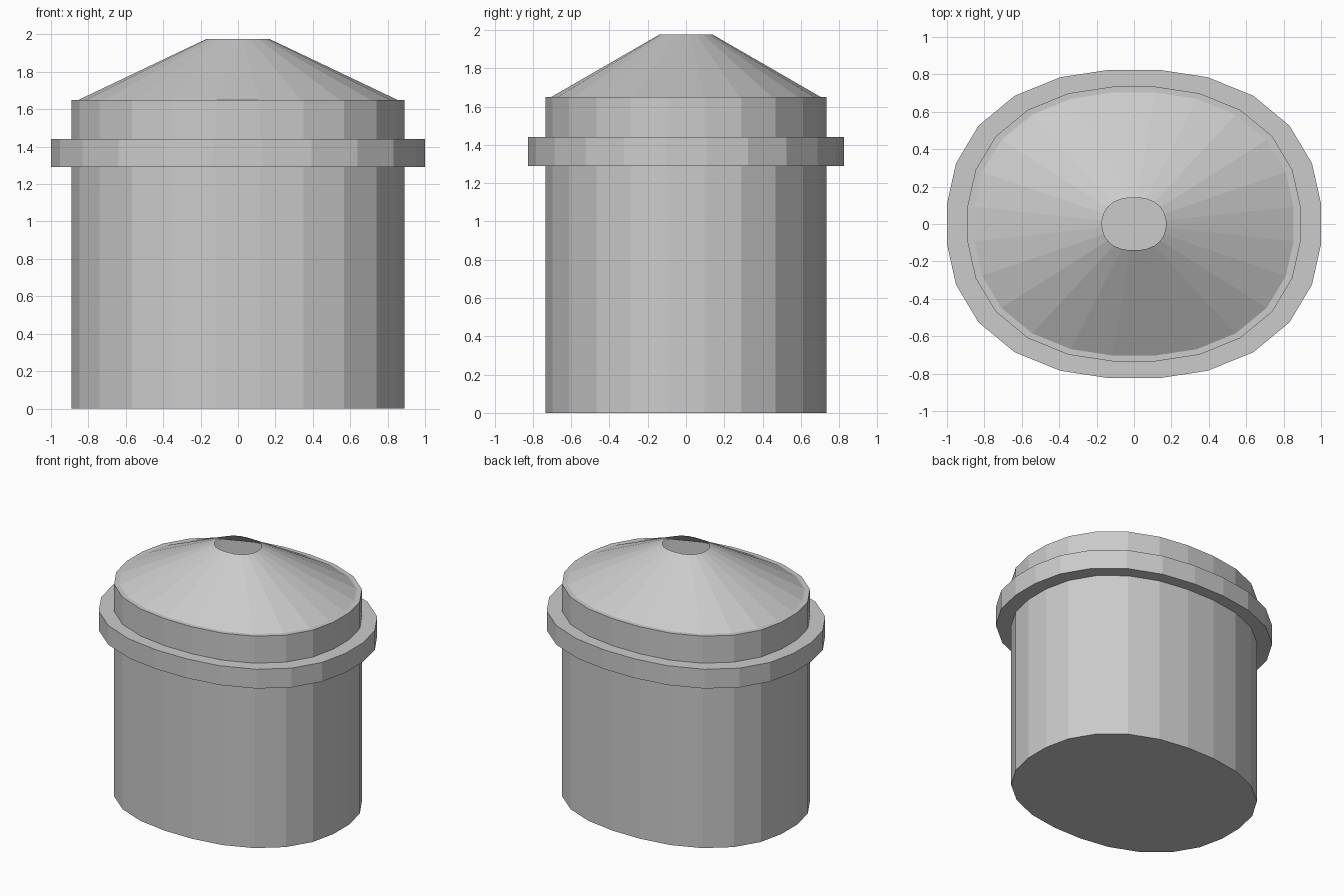
import bpy
import bmesh
from math import cos, sin, pi

cube = bpy.data.objects.get("Cube")
if cube:
    bpy.data.objects.remove(cube, do_unlink=True)

SIDES = 24
HALF_X, HALF_Y = 1.004, 0.828   # half widths of the widest outline
ROUNDNESS = 2.3                 # slightly squarer than an ellipse

grey = bpy.data.materials.new("light_grey")
grey.use_nodes = True
grey.diffuse_color = (0.6, 0.6, 0.6, 1)
grey.node_tree.nodes["Principled BSDF"].inputs["Base Color"].default_value = (0.6, 0.6, 0.6, 1)


def outline(scale, z):
    """Rounded oval loop with flats at front, back and sides."""
    points = []
    for i in range(SIDES):
        a = 2 * pi * (i + 0.5) / SIDES
        r = scale * (abs(cos(a)) ** ROUNDNESS + abs(sin(a)) ** ROUNDNESS) ** (-1 / ROUNDNESS)
        points.append((r * cos(a) * HALF_X, r * sin(a) * HALF_Y, z))
    return points


def loft(name, profile, closed=False, floor=False):
    """Skin a (scale, height) profile into a flat-shaded part."""
    bm = bmesh.new()
    loops = [[bm.verts.new(p) for p in outline(s, z)] for s, z in profile]
    pairs = list(zip(loops, loops[1:]))
    if closed:
        pairs.append((loops[-1], loops[0]))
    for low, high in pairs:
        for i in range(SIDES):
            j = (i + 1) % SIDES
            bm.faces.new((low[i], low[j], high[j], high[i]))
    if floor:
        bm.faces.new(loops[0][::-1])
    mesh = bpy.data.meshes.new(name)
    bm.to_mesh(mesh)
    bm.free()
    mesh.materials.append(grey)
    obj = bpy.data.objects.new(name, mesh)
    bpy.context.collection.objects.link(obj)
    return obj


# Hollow container with a narrow shoulder and a sloping roof open at the top
loft("body_and_roof", [(0.89, 0), (0.89, 1.65), (0.853, 1.65), (0.17, 1.975)], floor=True)

# Collar around the upper body
loft("collar", [(0.89, 1.29), (1.0, 1.29), (1.0, 1.44), (0.89, 1.44)], closed=True)
